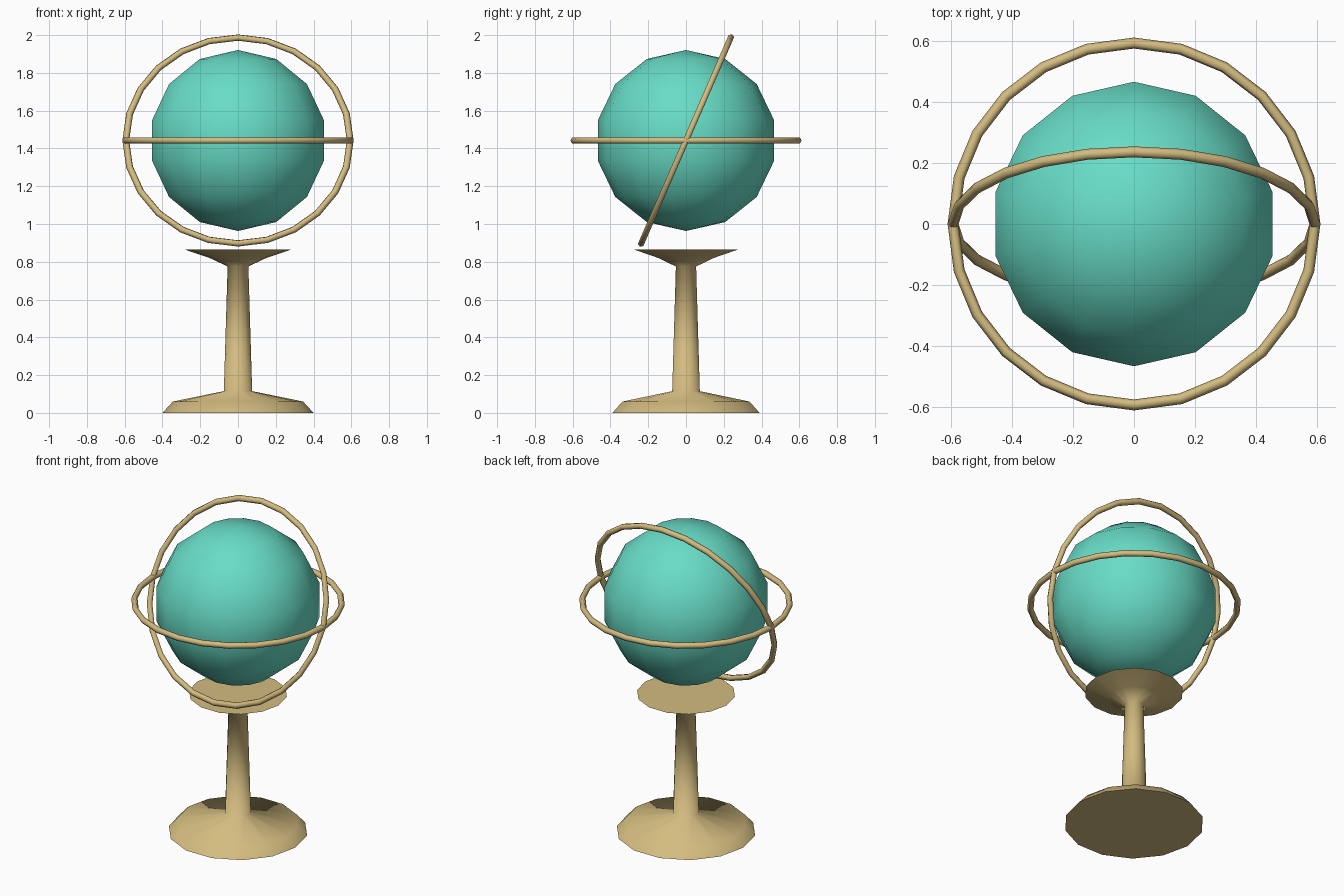
import bpy, bmesh, math
from mathutils import Matrix

if "Cube" in bpy.data.objects:
    bpy.data.objects.remove(bpy.data.objects["Cube"])


def material(name, rgb):
    m = bpy.data.materials.new(name)
    m.diffuse_color = (*rgb, 1.0)
    m.use_nodes = True
    m.node_tree.nodes["Principled BSDF"].inputs["Base Color"].default_value = m.diffuse_color
    return m


teal = material("teal", (0.138, 0.716, 0.565))
brass = material("brass", (0.658, 0.503, 0.216))


def finish(bm, name, mat):
    bmesh.ops.recalc_face_normals(bm, faces=bm.faces)
    mesh = bpy.data.meshes.new(name)
    bm.to_mesh(mesh)
    bm.free()
    mesh.materials.append(mat)
    ob = bpy.data.objects.new(name, mesh)
    bpy.context.collection.objects.link(ob)
    bpy.ops.object.select_all(action='DESELECT')
    bpy.context.view_layer.objects.active = ob
    ob.select_set(True)
    bpy.ops.object.shade_smooth_by_angle(angle=math.radians(80))
    return ob


def lathe(name, profile, sides, mat, phase=0.0):
    """Revolve (radius, z) points; zero radius at an end makes a pole."""
    bm = bmesh.new()
    rings = []
    for r, z in profile:
        if r == 0:
            rings.append([bm.verts.new((0, 0, z))] * sides)
        else:
            rings.append([bm.verts.new((r * math.cos(phase + math.tau * i / sides),
                                        r * math.sin(phase + math.tau * i / sides), z))
                          for i in range(sides)])
    for a, b in zip(rings, rings[1:]):
        for i in range(sides):
            j = (i + 1) % sides
            bm.faces.new(list(dict.fromkeys((a[i], a[j], b[j], b[i]))))
    for ring, (r, z) in ((rings[0], profile[0]), (rings[-1], profile[-1])):
        if r > 0:
            bm.faces.new(ring)
    return finish(bm, name, mat)


def hoop(name, major, minor, z, tilt, mat, segs=24, sides=6):
    bm = bmesh.new()
    rings = []
    for i in range(segs):
        a = math.tau * i / segs
        ring = []
        for k in range(sides):
            t = math.tau * k / sides
            r = major + minor * math.cos(t)
            ring.append(bm.verts.new((r * math.cos(a), r * math.sin(a), minor * math.sin(t))))
        rings.append(ring)
    for i in range(segs):
        a, b = rings[i], rings[(i + 1) % segs]
        for k in range(sides):
            m = (k + 1) % sides
            bm.faces.new((a[k], b[k], b[m], a[m]))
    bm.transform(Matrix.Translation((0, 0, z)) @ Matrix.Rotation(math.radians(tilt), 4, 'X'))
    return finish(bm, name, mat)


CZ = 1.442

# pedestal: foot, tapered stem and flared top plate
lathe("pedestal", [(0.40, 0), (0.345, 0.06), (0.075, 0.115), (0.055, 0.775),
                   (0.15, 0.82), (0.283, 0.865)], 14, brass)

# globe: seven bands, fourteen sides
R = 0.479
globe = [(0 if k in (0, 7) else R * math.sin(math.pi * k / 7),
          CZ - R * math.cos(math.pi * k / 7)) for k in range(8)]
lathe("globe", globe, 14, teal, math.pi / 2)

# level horizon ring and tilted meridian ring
hoop("horizon_ring", 0.594, 0.018, CZ, 0, brass)
hoop("meridian_ring", 0.594, 0.018, CZ, 66.5, brass)
